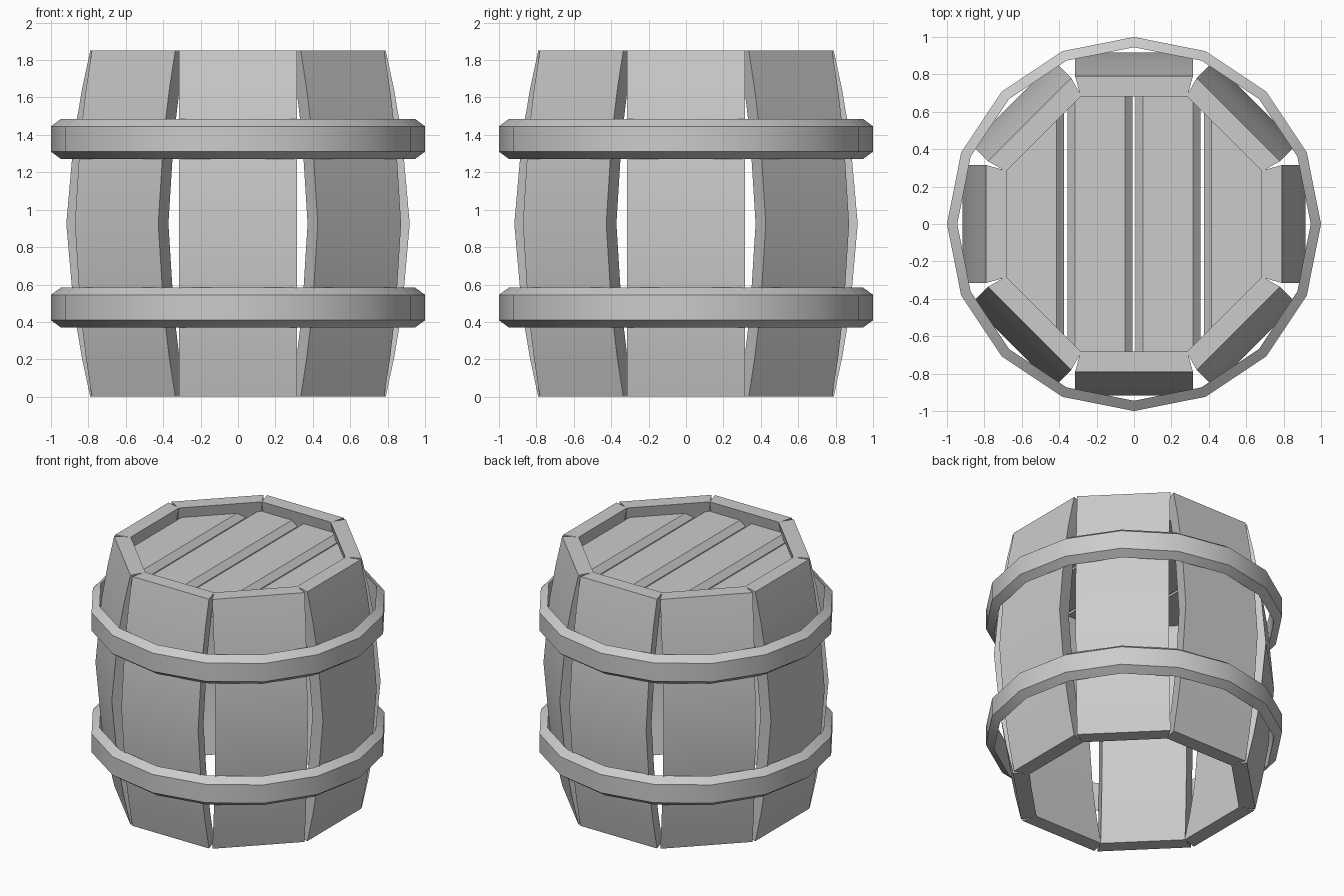
import bpy, bmesh
from math import cos, sin, pi, radians

if "Cube" in bpy.data.objects:
    bpy.data.objects.remove(bpy.data.objects["Cube"])


def finish(bm, name):
    bmesh.ops.recalc_face_normals(bm, faces=bm.faces)
    me = bpy.data.meshes.new(name)
    bm.to_mesh(me)
    bm.free()
    ob = bpy.data.objects.new(name, me)
    bpy.context.collection.objects.link(ob)
    bpy.ops.object.select_all(action='DESELECT')
    ob.select_set(True)
    bpy.context.view_layer.objects.active = ob
    bpy.ops.object.shade_smooth_by_angle(angle=radians(30))
    return ob


def loft(bm, rings, closed=False):
    # joins successive vertex rings with quads, capping the ends if open
    rings = [[bm.verts.new(p) for p in r] for r in rings]
    n = len(rings[0])
    pairs = list(zip(rings, rings[1:]))
    if closed:
        pairs.append((rings[-1], rings[0]))
    for a, b in pairs:
        for i in range(n):
            j = (i + 1) % n
            bm.faces.new((a[i], a[j], b[j], b[i]))
    if not closed:
        bm.faces.new(rings[0][::-1])
        bm.faces.new(rings[-1])


# Staves: bulging tapered boards, eight around the axis
lower = [(0, 0.79), (0.21, 0.835), (0.46, 0.877), (0.925, 0.918)]
bulge = lower + [(1.85 - z, r) for z, r in reversed(lower[:-1])]
for k in range(8):
    bm = bmesh.new()
    loft(bm, [[(-0.315, -r, z), (0.315, -r, z),
               (0.285, -r + 0.107, z), (-0.285, -r + 0.107, z)]
              for z, r in bulge])
    ob = finish(bm, f"stave_{k + 1}")
    ob.rotation_euler.z = k * pi / 4

# Hoops: 16-sided bands with chamfered outer edges
for name, zc in (("lower_hoop", 0.477), ("upper_hoop", 1.378)):
    section = [(0.945, -0.108), (1.0, -0.068), (1.0, 0.068), (0.945, 0.108)]
    bm = bmesh.new()
    loft(bm, [[(r * cos(i * pi / 8), r * sin(i * pi / 8), zc + z)
               for r, z in section] for i in range(16)], closed=True)
    finish(bm, name)

# Lid: four bevelled planks, trimmed to the octagonal opening
for k in range(4):
    c = (k - 1.5) * 0.365
    bm = bmesh.new()
    section = [(c - 0.174, 1.68), (c + 0.174, 1.68), (c + 0.174, 1.73),
               (c + 0.134, 1.77), (c - 0.134, 1.77), (c - 0.174, 1.73)]
    loft(bm, [[(x, y, z) for x, z in section] for y in (-0.8, 0.8)])
    for s in range(8):
        d = (cos(s * pi / 4), sin(s * pi / 4), 0)
        cut = bmesh.ops.bisect_plane(
            bm, geom=bm.verts[:] + bm.edges[:] + bm.faces[:],
            plane_co=[0.71 * v for v in d], plane_no=d, clear_outer=True)
        rim = [e for e in cut["geom_cut"] if isinstance(e, bmesh.types.BMEdge)]
        if rim:
            bmesh.ops.holes_fill(bm, edges=rim)
    finish(bm, f"lid_plank_{k + 1}")
